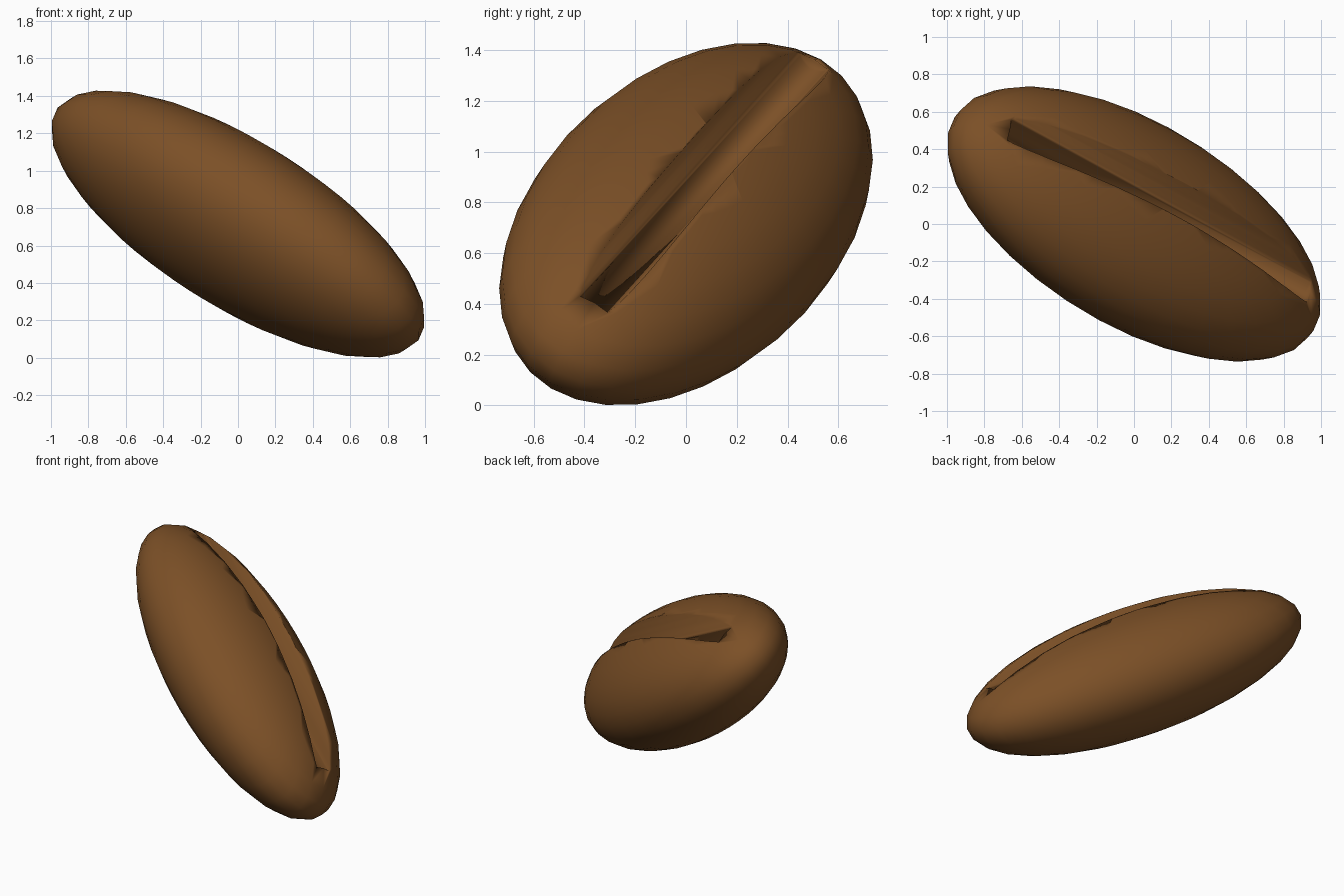
import bpy
from math import pi
from mathutils import Matrix, Vector

cube = bpy.data.objects.get("Cube")
if cube:
    bpy.data.objects.remove(cube, do_unlink=True)

# Roasted brown
brown = bpy.data.materials.new("roasted_brown")
brown.use_nodes = True
color = (0.2, 0.08, 0.02, 1)
brown.diffuse_color = color
brown.node_tree.nodes["Principled BSDF"].inputs["Base Color"].default_value = color

# Tilted frame: long axis, width axis, thickness axis (towards the crease)
long_axis = Vector((-0.779, 0.421, 0.465)).normalized()
thick_axis = Vector((0.606, 0.316, 0.730))
thick_axis = (thick_axis - long_axis * thick_axis.dot(long_axis)).normalized()
wide_axis = thick_axis.cross(long_axis)
pose = Matrix((long_axis, wide_axis, thick_axis)).transposed().to_4x4()
pose = Matrix.Translation((0, 0, 0.715)) @ pose


def finish(obj, name, local):
    """Name, pose, shade and colour a part."""
    obj.name = name
    obj.data.transform(pose @ local)
    obj.data.materials.append(brown)
    obj.data.shade_smooth()
    return obj


# Bean body
bpy.ops.mesh.primitive_uv_sphere_add(segments=32, ring_count=16, radius=1)
bean = finish(bpy.context.object, "bean_body", Matrix.Diagonal((1.238, 0.592, 0.417, 1)))

# Crease cutter: oval rod lying along the long axis
bpy.ops.mesh.primitive_cylinder_add(vertices=32, radius=1, depth=2)
rod = Matrix.Translation((0, 0, 0.38)) @ Matrix.Diagonal((1.03, 0.107, 0.2, 1))
cutter = finish(bpy.context.object, "crease_cutter", rod @ Matrix.Rotation(pi / 2, 4, "Y"))
cutter.hide_render = True

# Cut the crease, then drop the cutter
cut = bean.modifiers.new("crease", "BOOLEAN")
cut.operation = "DIFFERENCE"
cut.solver = "EXACT"
cut.object = cutter
bpy.ops.object.select_all(action="DESELECT")
bean.select_set(True)
bpy.context.view_layer.objects.active = bean
bpy.ops.object.modifier_apply(modifier=cut.name)
bpy.data.objects.remove(cutter, do_unlink=True)
